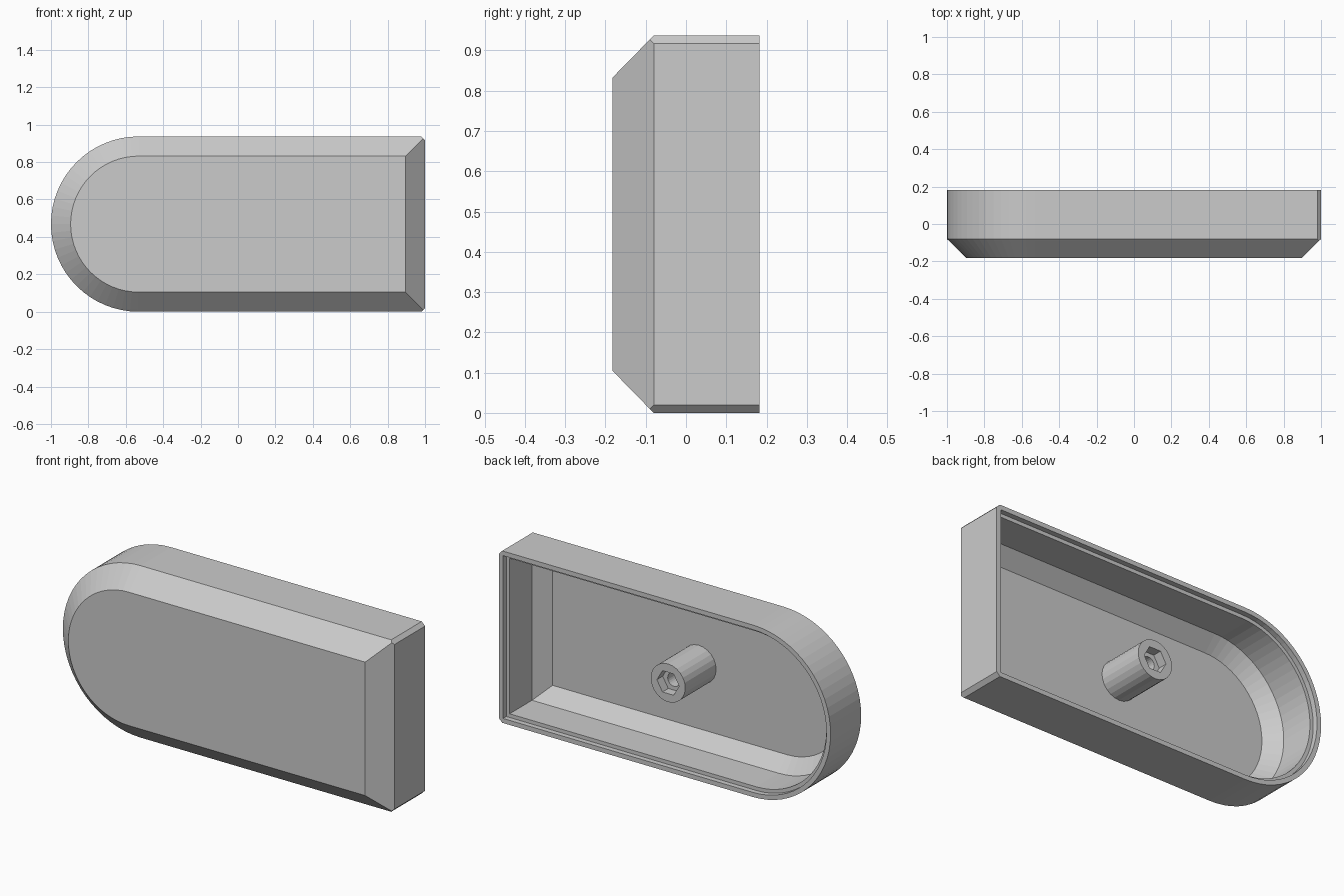
import bpy, bmesh
from math import sin, cos, pi, radians

if "Cube" in bpy.data.objects:
    bpy.data.objects.remove(bpy.data.objects["Cube"])

H = 0.937          # overall height
R = H / 2          # radius of the rounded end
ARC = 32           # facets on the rounded end
SIDES = 24         # facets on the post


def loft(name, rings):
    """Skin a list of equal-length point rings and cap both ends."""
    bm = bmesh.new()
    loops = [[bm.verts.new(p) for p in ring] for ring in rings]
    n = len(loops[0])
    for a, b in zip(loops, loops[1:]):
        for i in range(n):
            j = (i + 1) % n
            bm.faces.new((a[i], a[j], b[j], b[i]))
    bm.faces.new(loops[0])
    bm.faces.new(loops[-1])
    bmesh.ops.remove_doubles(bm, verts=bm.verts, dist=0.0001)
    bmesh.ops.recalc_face_normals(bm, faces=bm.faces)
    mesh = bpy.data.meshes.new(name)
    bm.to_mesh(mesh)
    bm.free()
    obj = bpy.data.objects.new(name, mesh)
    bpy.context.collection.objects.link(obj)
    return obj


def outline(inset, y):
    """Half-round outline with two slightly clipped corners, moved inward by inset."""
    r, x1 = R - inset, 1 - inset
    c = max(0.0, 0.02 - 2 * inset)
    pts = [(x1 - c, y, R - r), (x1, y, R - r + c),
           (x1, y, R + r - c), (x1 - c, y, R + r)]
    for i in range(ARC + 1):
        a = pi / 2 + pi * i / ARC
        pts.append((R - 1 + r * cos(a), y, R + r * sin(a)))
    return pts


def circle(r, y):
    return [(r * cos(2 * pi * i / SIDES), y, R + r * sin(2 * pi * i / SIDES))
            for i in range(SIDES)]


def hexagon(r, y):
    """Hexagon sampled at the same angles as the circle."""
    pts = []
    for i in range(SIDES):
        a = 360 * i / SIDES
        d = r * cos(pi / 6) / cos(radians(a % 60 - 30))
        pts.append((d * cos(radians(a)), y, R + d * sin(radians(a))))
    return pts


# Hollow cover: bevelled front, outer wall, stepped rim, cavity with sloped floor edge
loft("cover_shell", [outline(i, y) for i, y in (
    (0.105, -0.183), (0.01, -0.09), (0, -0.08), (0, 0.183),
    (0.025, 0.183), (0.025, 0.155), (0.045, 0.155),
    (0.045, -0.038), (0.118, -0.111))])

# Screw post with a hexagonal nut pocket and a round bore
loft("screw_post", [
    circle(0.104, -0.115), circle(0.104, 0.155),
    hexagon(0.067, 0.155), hexagon(0.067, 0.105),
    circle(0.037, 0.105), circle(0.037, -0.1)])
